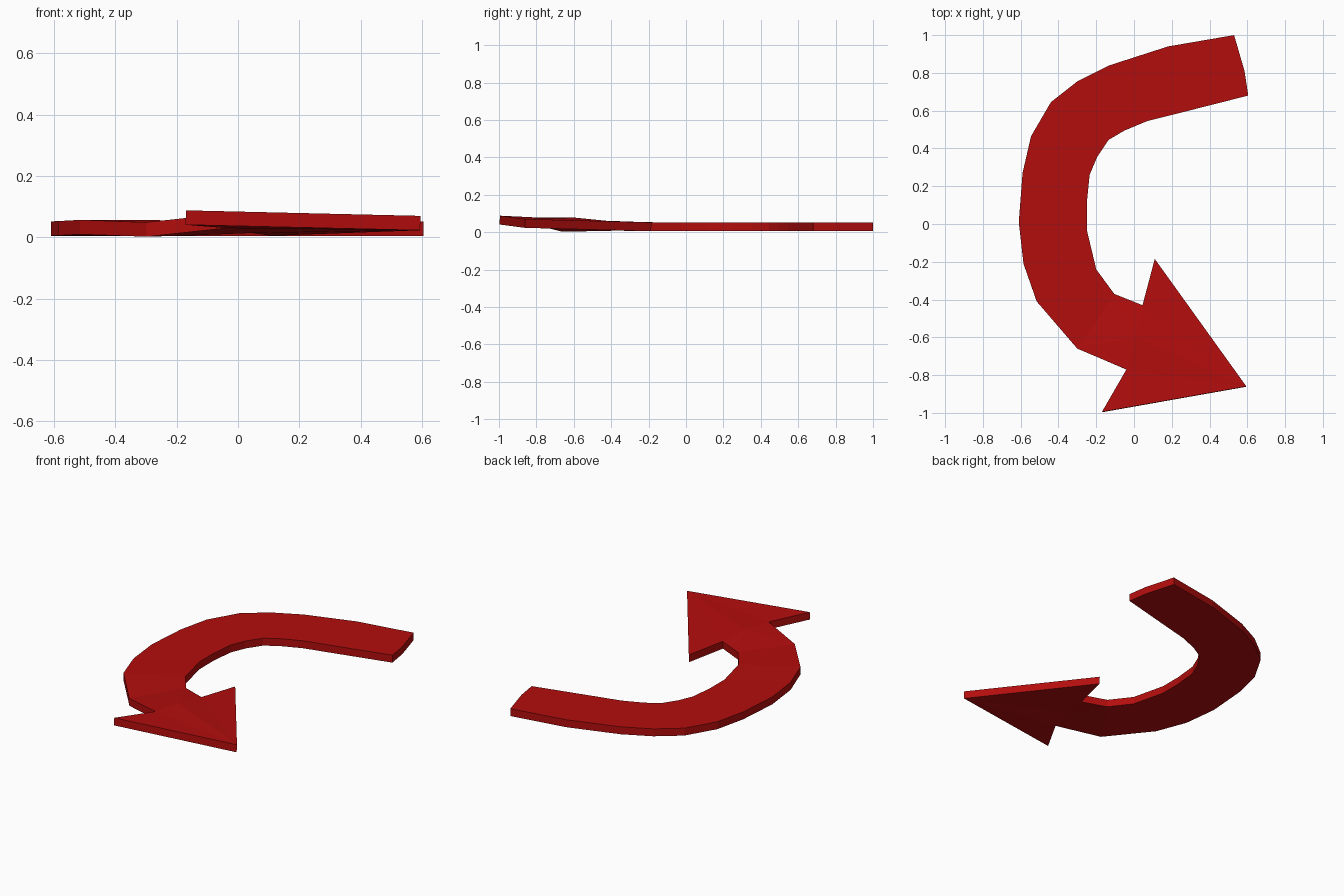
import bpy

if "Cube" in bpy.data.objects:
    bpy.data.objects.remove(bpy.data.objects["Cube"])

T = 0.047  # plate thickness

# Top-surface rails of the curved band, from tail to head: x, y, z
outer = [(.53, 1, .052), (.18, .94, .052), (-.13, .84, .052), (-.30, .755, .052),
         (-.44, .645, .052), (-.545, .465, .052), (-.59, .27, .052), (-.61, .01, .052),
         (-.585, -.21, .053), (-.515, -.41, .057), (-.30, -.66, .049), (-.04, -.77, .077)]
inner = [(.605, .68, .052), (.25, .59, .052), (.07, .545, .052), (-.05, .495, .052),
         (-.135, .445, .052), (-.195, .355, .052), (-.235, .26, .052), (-.25, .11, .052),
         (-.25, -.03, .052), (-.20, -.24, .053), (-.105, -.37, .055), (.045, -.43, .061)]
n = len(outer)

# Tail end middle, head base middle, then the three head corners
extra = [(.585, .81, .052), (.01, -.6, .078),
         (-.17, -.995, .088), (.595, -.86, .07), (.11, -.185, .052)]
verts = outer + inner + extra
end_mid, base, barb_out, tip, barb_in = range(2 * n, 2 * n + 5)

# Curved band
faces = [(0, 1, n + 1, n, end_mid)]
faces += [(i, i + 1, n + i + 1, n + i) for i in range(1, n - 2)]
o, k = n - 1, 2 * n - 1
faces += [(o - 1, o, base), (o - 1, base, k - 1), (base, k, k - 1)]

# Arrow head
faces += [(o, barb_out, tip), (o, tip, base), (base, tip, k), (k, tip, barb_in)]

mesh = bpy.data.meshes.new("curved_arrow")
mesh.from_pydata(verts, [], faces)
mesh.update()
arrow = bpy.data.objects.new("curved_arrow", mesh)
bpy.context.collection.objects.link(arrow)

# Give the sheet its thickness downward
solid = arrow.modifiers.new("thickness", 'SOLIDIFY')
solid.thickness = T
solid.offset = -1

red = bpy.data.materials.new("red")
red.diffuse_color = (.45, .004, .004, 1)
red.use_nodes = True
red.node_tree.nodes["Principled BSDF"].inputs["Base Color"].default_value = red.diffuse_color
mesh.materials.append(red)
